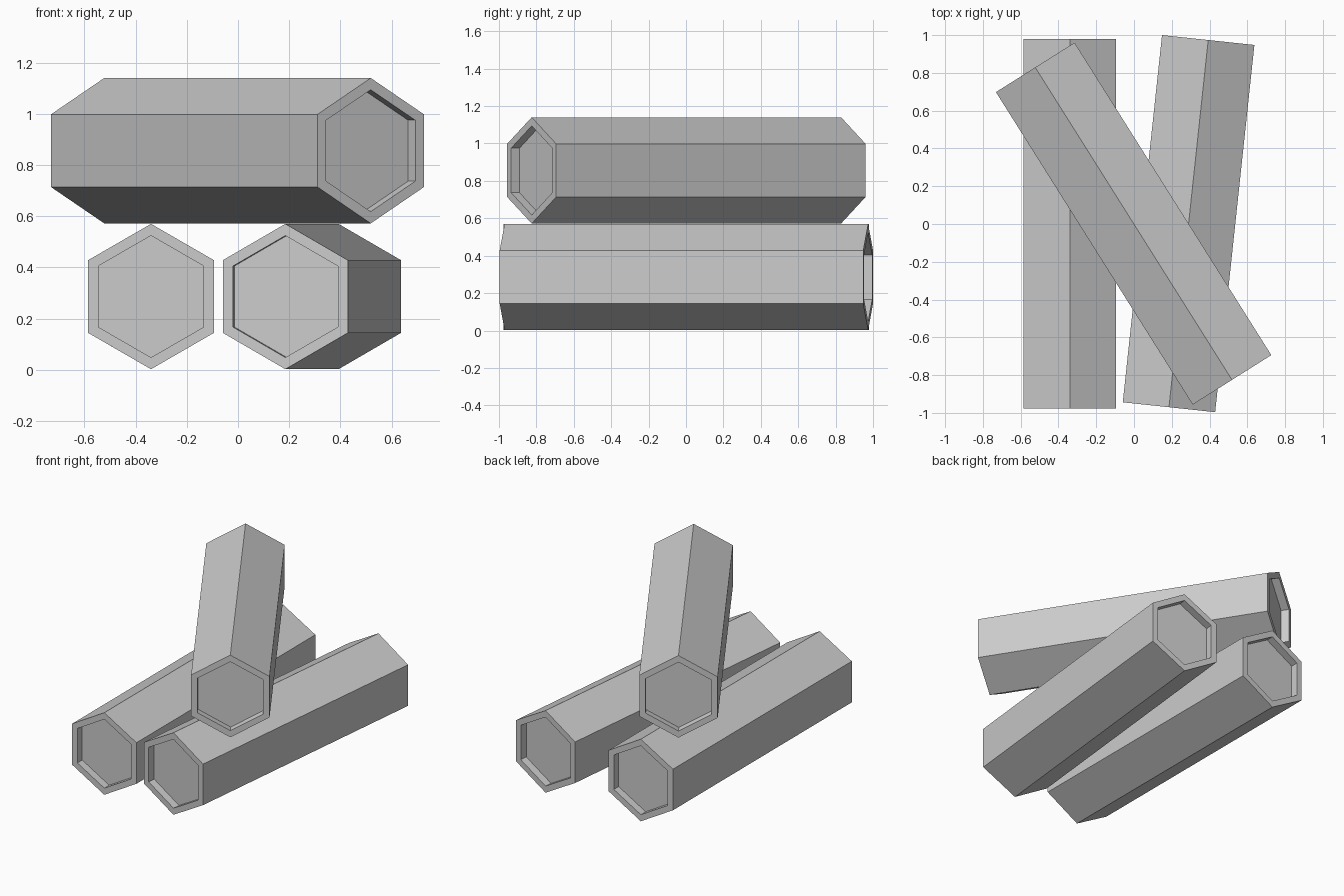
import bpy, bmesh
from math import radians
from mathutils import Matrix

if "Cube" in bpy.data.objects:
    bpy.data.objects.remove(bpy.data.objects["Cube"])

R, LENGTH, RIM, DEPTH = 0.284, 1.955, 0.046, 0.053


def log(name, loc, turn):
    """Hexagonal log along y, corner up, with a recess in each end."""
    bm = bmesh.new()
    bmesh.ops.create_cone(bm, cap_ends=True, segments=6, radius1=R, radius2=R,
                          depth=LENGTH)
    # point a corner along the future vertical, then lay the log down
    first = max(bm.verts, key=lambda v: v.co.y)
    if abs(first.co.x) > 0.01:
        bmesh.ops.rotate(bm, verts=bm.verts, matrix=Matrix.Rotation(radians(30), 3, 'Z'))
    bmesh.ops.rotate(bm, verts=bm.verts, matrix=Matrix.Rotation(radians(90), 3, 'X'))
    # recessed ends
    for cap in [f for f in bm.faces if len(f.verts) == 6]:
        bmesh.ops.inset_region(bm, faces=[cap], thickness=RIM)
        inward = -cap.normal * DEPTH
        floor = bmesh.ops.extrude_discrete_faces(bm, faces=[cap])["faces"][0]
        bmesh.ops.translate(bm, verts=floor.verts, vec=inward)
    bmesh.ops.recalc_face_normals(bm, faces=bm.faces)
    mesh = bpy.data.meshes.new(name)
    bm.to_mesh(mesh)
    bm.free()
    ob = bpy.data.objects.new(name, mesh)
    ob.location = loc
    ob.rotation_euler.z = radians(turn)
    bpy.context.collection.objects.link(ob)


# two logs on the ground, one laid across them
log("left_log", (-0.34, 0.002, 0.286), 0)
log("right_log", (0.289, 0.002, 0.286), -6.1)
log("top_log", (-0.002, 0.002, 0.856), 32.2)
